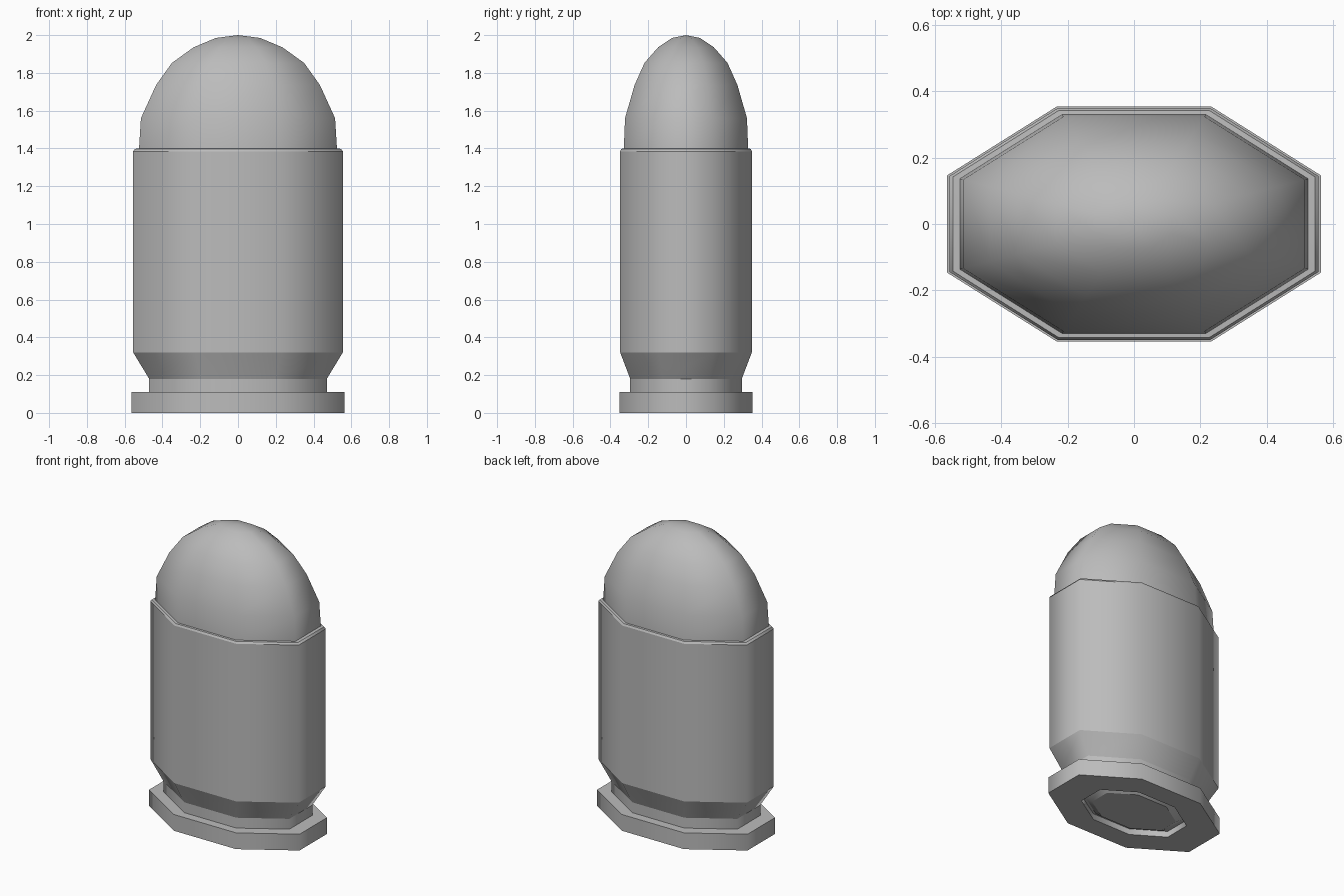
import bpy, bmesh, math

if "Cube" in bpy.data.objects:
    bpy.data.objects.remove(bpy.data.objects["Cube"], do_unlink=True)

grey = bpy.data.materials.new("plain grey")
grey.use_nodes = True
colour = (0.5, 0.5, 0.5, 1)
grey.diffuse_color = colour
grey.node_tree.nodes["Principled BSDF"].inputs["Base Color"].default_value = colour

SIDES = 8
DEPTH = 0.628                                # depth of the section against its width
CORNER = 1 / math.cos(math.pi / SIDES)       # half width to corner radius


def lathe(name, profile, creases):
    """Flattened eight-sided turned part from (half width, z) points.
    Rings listed in creases stay sharp; the faces round the part are smooth."""
    bm = bmesh.new()
    rings = []
    for w, z in profile:
        if w == 0:
            rings.append([bm.verts.new((0, 0, z))] * SIDES)
            continue
        ring = []
        for i in range(SIDES):
            a = (i + 0.5) * math.tau / SIDES
            r = w * CORNER
            ring.append(bm.verts.new((r * math.cos(a), r * DEPTH * math.sin(a), z)))
        rings.append(ring)
    for low, high in zip(rings, rings[1:]):
        for i in range(SIDES):
            j = (i + 1) % SIDES
            corners = list(dict.fromkeys((low[i], low[j], high[j], high[i])))
            bm.faces.new(corners).smooth = True
    for k in creases:
        for i in range(SIDES):
            edge = bm.edges.get((rings[k][i], rings[k][(i + 1) % SIDES]))
            edge.smooth = False
    bmesh.ops.recalc_face_normals(bm, faces=bm.faces)
    mesh = bpy.data.meshes.new(name)
    bm.to_mesh(mesh)
    bm.free()
    mesh.materials.append(grey)
    obj = bpy.data.objects.new(name, mesh)
    bpy.context.collection.objects.link(obj)
    return obj


# Casing: recessed base, rim, groove, flare, body and mouth
casing = [(0, 0.04), (0.345, 0.04), (0.345, 0), (0.5625, 0), (0.5625, 0.11),
          (0.47, 0.11), (0.47, 0.18), (0.555, 0.32), (0.555, 1.385),
          (0.545, 1.398), (0.515, 1.4), (0, 1.4)]
lathe("casing", casing, range(1, len(casing) - 1))

# Primer: bevelled plug in the base recess
lathe("primer", [(0, 0.012), (0.275, 0.012), (0.325, 0.04), (0, 0.04)], (1, 2))

# Bullet: short straight neck and rounded nose
lathe("bullet", [(0, 1.37), (0.524, 1.37), (0.524, 1.4), (0.514, 1.56),
                 (0.434, 1.735), (0.35, 1.853), (0.234, 1.936),
                 (0.117, 1.985), (0, 2)], (1, 2))
